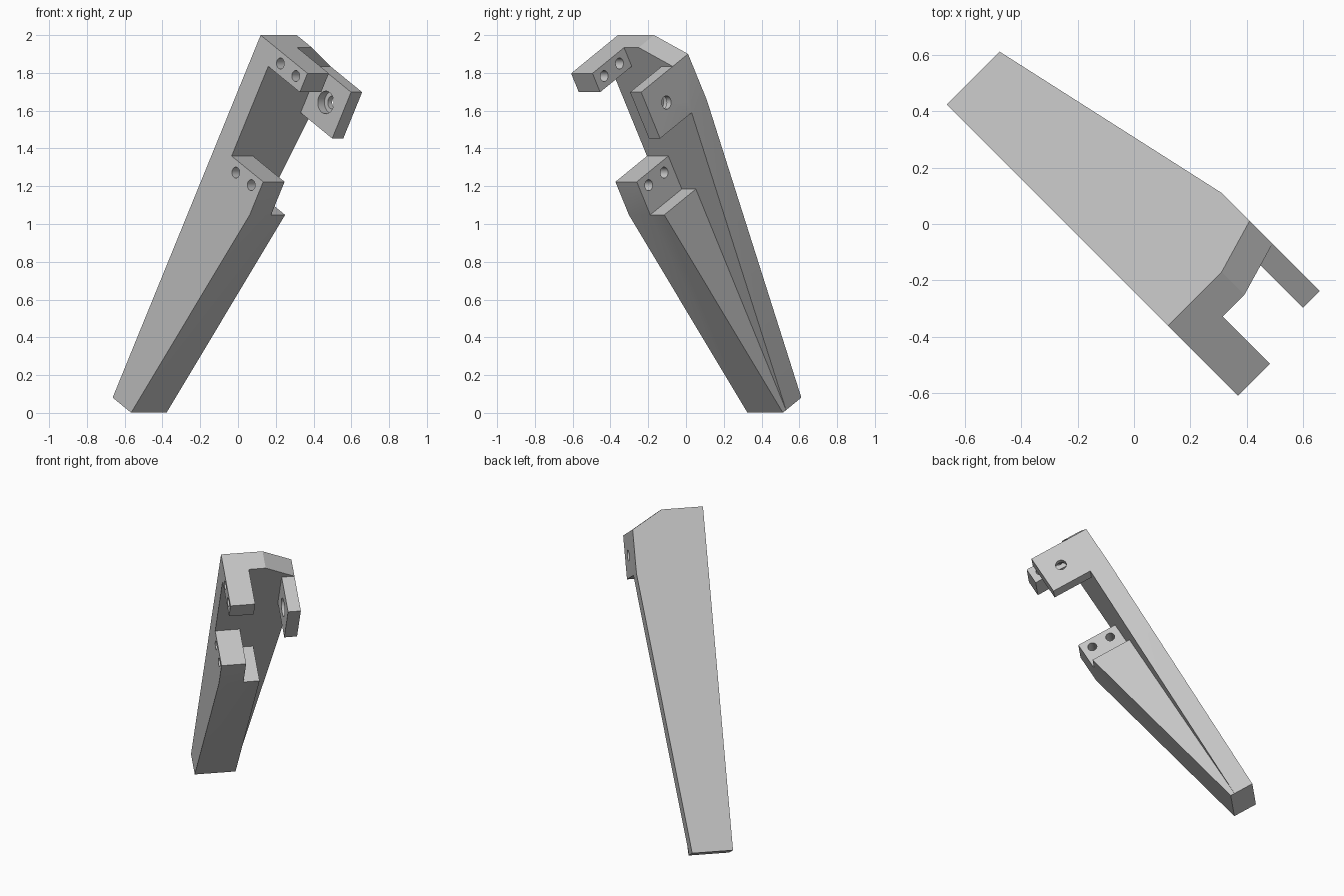
import bpy, bmesh, math
from mathutils import Matrix

cube = bpy.data.objects.get("Cube")
if cube:
    bpy.data.objects.remove(cube, do_unlink=True)

grey = bpy.data.materials.new("plain grey")
grey.use_nodes = True
colour = (0.56, 0.56, 0.56, 1)
grey.diffuse_color = colour
grey.node_tree.nodes["Principled BSDF"].inputs["Base Color"].default_value = colour

# Upright working frame: x = out from the back plate, y = across, z = along the leg
THICK, REACH, SIDE, FAR = 0.132, 0.405, -0.17, 0.297
LIP, ROOT, FOOT = 0.115, 0.06, -2.216


def prism(name, outline, along):
    """Extrude a flat outline of 3D points by a vector."""
    bm = bmesh.new()
    face = bm.faces.new([bm.verts.new(p) for p in outline])
    moved = bmesh.ops.extrude_face_region(bm, geom=[face])["geom"]
    bmesh.ops.translate(bm, vec=along, verts=[g for g in moved if isinstance(g, bmesh.types.BMVert)])
    bmesh.ops.recalc_face_normals(bm, faces=bm.faces)
    mesh = bpy.data.meshes.new(name)
    bm.to_mesh(mesh)
    bm.free()
    obj = bpy.data.objects.new(name, mesh)
    bpy.context.collection.objects.link(obj)
    mesh.materials.append(grey)
    return obj


def side_part(name, profile, y0, y1):
    """Side profile of (x, z) points, extruded across the leg."""
    return prism(name, [(x, y0, z) for x, z in profile], (0, y1 - y0, 0))


def box_part(name, z0, z1, y0, y1):
    return side_part(name, [(ROOT, z0), (REACH, z0), (REACH, z1), (ROOT, z1)], y0, y1)


def combine(target, tool, operation):
    mod = target.modifiers.new(operation.lower(), 'BOOLEAN')
    mod.operation, mod.solver, mod.object = operation, 'EXACT', tool
    bpy.context.view_layer.objects.active = target
    bpy.ops.object.modifier_apply(modifier=mod.name)
    bpy.data.objects.remove(tool, do_unlink=True)


def drill(target, x, z, radius, y0, y1):
    bpy.ops.mesh.primitive_cylinder_add(vertices=32, radius=radius, depth=y1 - y0,
                                        location=(x, (y0 + y1) / 2, z),
                                        rotation=(math.pi / 2, 0, 0))
    cutter = bpy.context.object
    cutter.hide_render = True
    cutter.data.materials.append(grey)
    combine(target, cutter, 'DIFFERENCE')


# Tapered back plate with a clipped top corner
plate = [(SIDE, 0), (0.1, 0), (FAR, -LIP), (FAR, -0.398), (0.095, FOOT), (SIDE, FOOT)]
leg = prism("leg_bracket", [(0, y, z) for y, z in plate], (THICK, 0, 0))

# Upper prong, lower block, side ear and the tapering rib
parts = [
    box_part("upper_prong", -LIP, 0, SIDE, -0.01),
    box_part("lower_block", -0.9, -0.663, SIDE, -0.01),
    box_part("side_ear", -0.398, -LIP, 0.214, FAR),
    side_part("rib", [(ROOT, -0.865), (REACH, -0.865), (0.16, FOOT), (ROOT, FOOT)], SIDE, 0.095),
]
# Trim the block so that it ends flush with the top of the rib
for v in parts[1].data.vertices:
    if v.co.z < -0.8:
        v.co.z = -0.865
for part in parts:
    combine(leg, part, 'UNION')

# Paired screw holes through the prong and the block
for z in (-0.056, -0.723):
    for x in (0.203, 0.336):
        drill(leg, x, z, 0.029, -0.3, 0.05)
# Counterbored hole through the ear
drill(leg, 0.268, -0.257, 0.035, 0.18, 0.35)
drill(leg, 0.268, -0.257, 0.06, 0.16, 0.264)

# Merge coplanar faces left by the joins
bm = bmesh.new()
bm.from_mesh(leg.data)
bmesh.ops.remove_doubles(bm, verts=bm.verts, dist=0.0005)
bmesh.ops.dissolve_limit(bm, angle_limit=math.radians(0.5), verts=bm.verts, edges=bm.edges)
bm.to_mesh(leg.data)
bm.free()

# Lean the leg and turn it to its diagonal stance
leg.matrix_world = (Matrix.Translation((0.24, -0.24, 2)) @ Matrix.Rotation(-math.pi / 4, 4, 'Z')
                    @ Matrix.Rotation(math.pi / 6, 4, 'Y'))
bpy.ops.object.select_all(action='DESELECT')
leg.select_set(True)
bpy.context.view_layer.objects.active = leg
bpy.ops.object.shade_smooth_by_angle(angle=math.radians(25))
